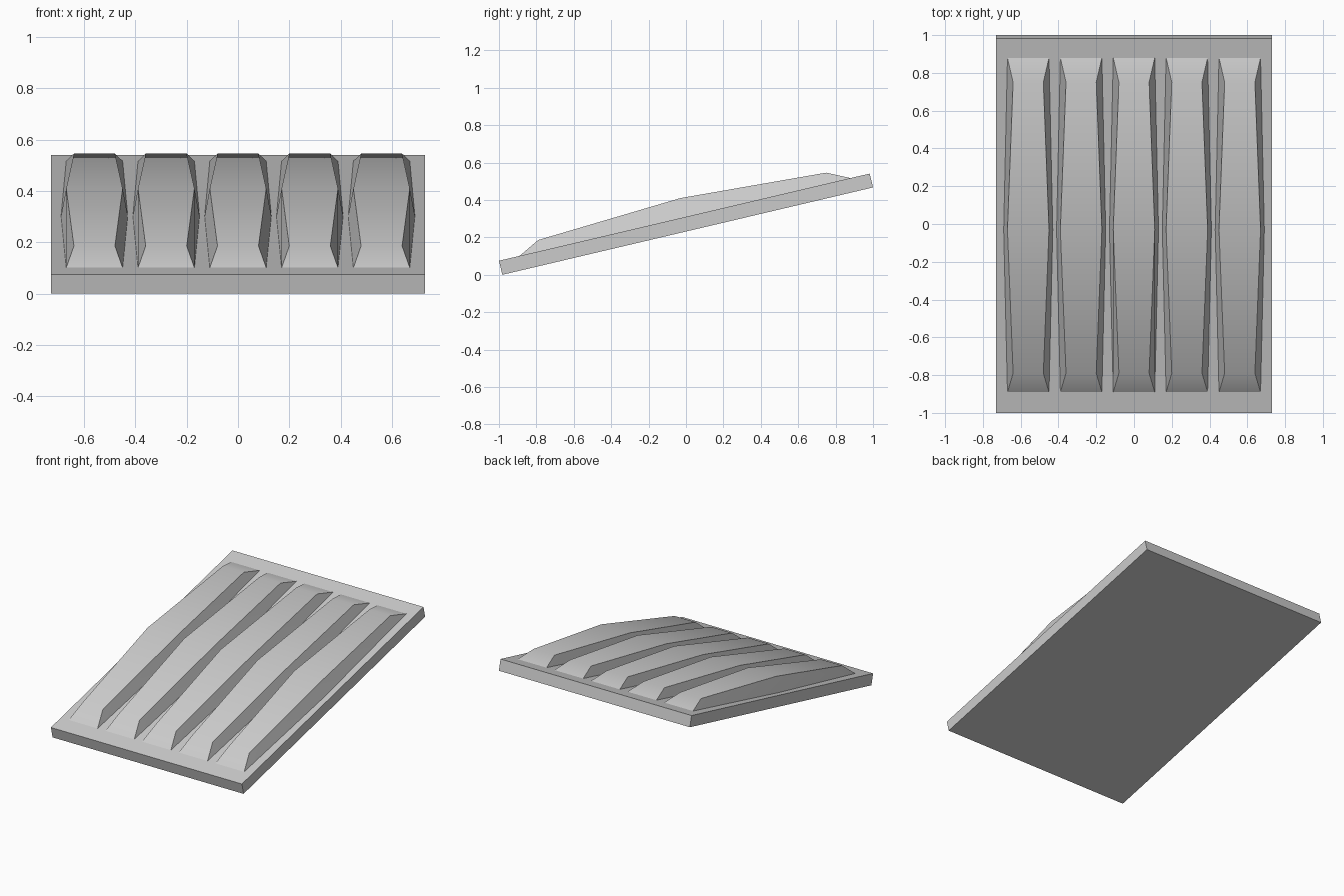
import bpy

if "Cube" in bpy.data.objects:
    bpy.data.objects.remove(bpy.data.objects["Cube"])

# (y, z) side profile of the sloping slab
SLAB = [(-0.982, 0.0), (1.0, 0.467), (0.982, 0.541), (-1.0, 0.075)]
# (y, half width) outline where a rib meets the slab, (y, z, half width) of its crest
RIB_BASE = [(-0.89, 0.11), (-0.03, 0.13), (0.88, 0.11)]
RIB_CREST = [(-0.79, 0.186), (-0.03, 0.41), (0.75, 0.546)]
CREST_HALF = [0.08, 0.11, 0.08]


def slab_top(y):
    """Height of the slab's upper surface."""
    (y1, z1), (y0, z0) = SLAB[2], SLAB[3]
    return z0 + (y - y0) * (z1 - z0) / (y1 - y0)


def make(name, verts, faces, smooth=False):
    mesh = bpy.data.meshes.new(name)
    mesh.from_pydata(verts, [], faces)
    obj = bpy.data.objects.new(name, mesh)
    bpy.context.collection.objects.link(obj)
    bpy.ops.object.select_all(action='DESELECT')
    obj.select_set(True)
    bpy.context.view_layer.objects.active = obj
    # consistent outward normals
    bpy.ops.object.mode_set(mode='EDIT')
    bpy.ops.mesh.select_all(action='SELECT')
    bpy.ops.mesh.normals_make_consistent(inside=False)
    bpy.ops.object.mode_set(mode='OBJECT')
    if smooth:
        bpy.ops.object.shade_smooth_by_angle(angle=0.52)
    return obj


# Sloping slab
slab_verts = [(x, y, z) for x in (-0.73, 0.73) for y, z in SLAB]
slab_faces = [(0, 1, 2, 3), (4, 5, 6, 7)]
slab_faces += [(i, (i + 1) % 4, (i + 1) % 4 + 4, i + 4) for i in range(4)]
make("sloping_slab", slab_verts, slab_faces)

# Five raised ribs: base left, base right, crest left, crest right (three points each)
for n in range(5):
    cx = (n - 2) * 0.28
    verts = []
    for s in (-1, 1):
        verts += [(cx + s * w, y, slab_top(y)) for y, w in RIB_BASE]
    for s in (-1, 1):
        verts += [(cx + s * w, y, z) for (y, z), w in zip(RIB_CREST, CREST_HALF)]
    faces = [(0, 3, 9, 6), (2, 5, 11, 8)]              # sloped ends
    for i in (0, 1):
        faces += [(i, i + 1, i + 7, i + 6),            # left flank
                  (i + 3, i + 4, i + 10, i + 9),       # right flank
                  (i + 6, i + 7, i + 10, i + 9),       # crest
                  (i, i + 1, i + 4, i + 3)]            # underside
    make(f"raised_rib_{n + 1}", verts, faces, smooth=True)
